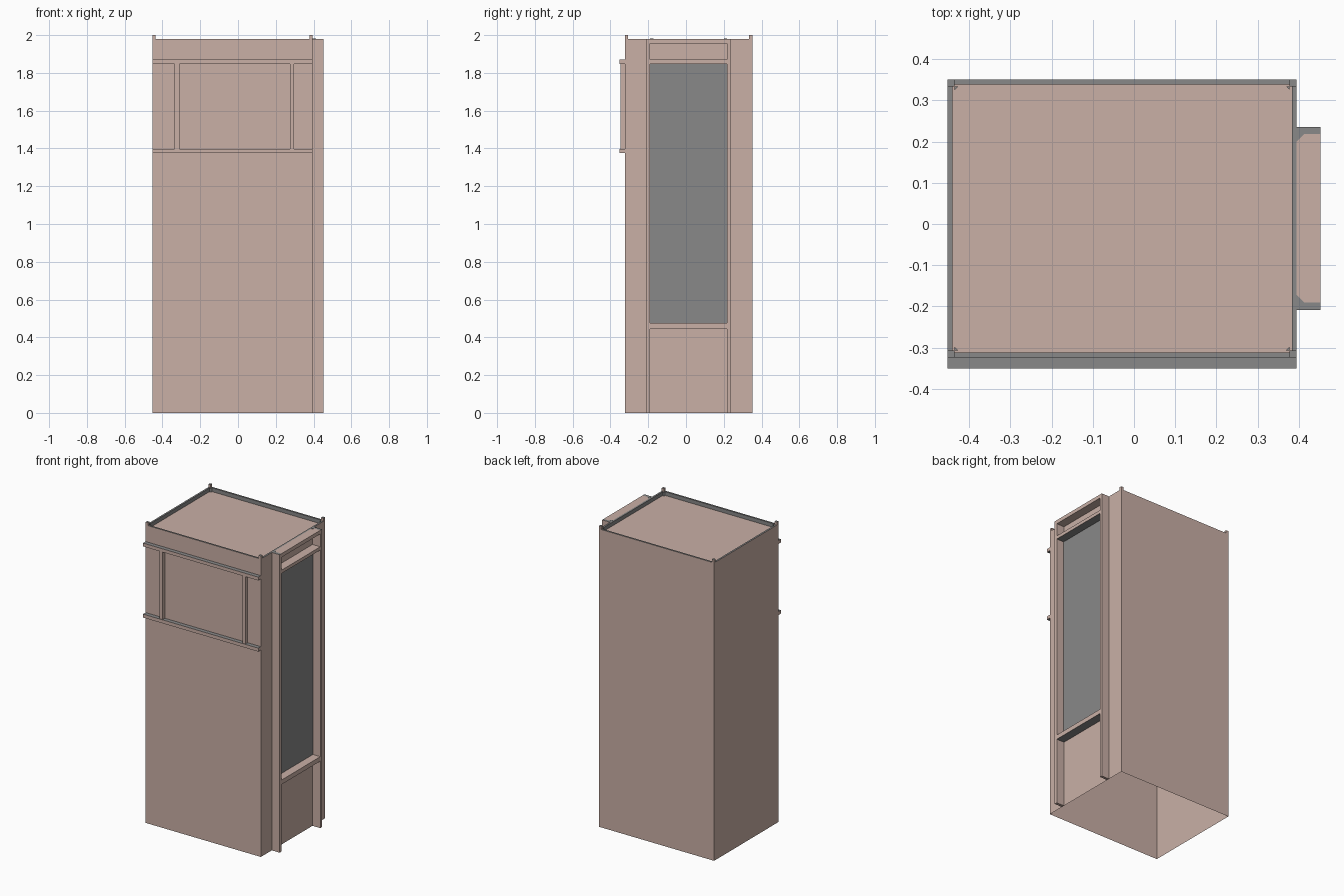
import bpy, bmesh
from mathutils import Vector

if "Cube" in bpy.data.objects:
    bpy.data.objects.remove(bpy.data.objects["Cube"])


def material(name, rgb):
    m = bpy.data.materials.new(name)
    m.diffuse_color = (*rgb, 1)
    m.use_nodes = True
    m.node_tree.nodes["Principled BSDF"].inputs["Base Color"].default_value = m.diffuse_color
    return m


PINK = material("dusty_pink", (0.585, 0.432, 0.381))
GREY = material("mid_grey", (0.246, 0.246, 0.246))


def finish(name, bm):
    me = bpy.data.meshes.new(name)
    bm.normal_update()
    bm.to_mesh(me)
    bm.free()
    me.materials.append(PINK)
    me.materials.append(GREY)
    ob = bpy.data.objects.new(name, me)
    bpy.context.collection.objects.link(ob)
    return ob


def make_box(lo, hi):
    bm = bmesh.new()
    bmesh.ops.create_cube(bm, size=1)
    lo, hi = Vector(lo), Vector(hi)
    for v in bm.verts:
        v.co = Vector([(v.co[i] + 0.5) * (hi[i] - lo[i]) + lo[i] for i in range(3)])
    bm.normal_update()
    return bm


def box(name, lo, hi, grey=lambda n: False):
    bm = make_box(lo, hi)
    for f in bm.faces:
        f.material_index = int(grey(f.normal))
    return finish(name, bm)


def corner_fillet(name, x, y, sx, sy, z0, z1, size):
    # Small triangular filler in an inside corner
    bm = bmesh.new()
    vs = [bm.verts.new(p) for p in ((x, y, z0), (x + sx * size, y, z0), (x, y + sy * size, z0))]
    f = bm.faces.new(vs)
    ext = bmesh.ops.extrude_face_region(bm, geom=[f])["geom"]
    for v in ext:
        if isinstance(v, bmesh.types.BMVert):
            v.co.z = z1
    bmesh.ops.recalc_face_normals(bm, faces=bm.faces)
    for f in bm.faces:
        f.material_index = 1
    return finish(name, bm)


X0, X1, XF = -0.4525, 0.395, 0.4525      # body left, body right, side frame
Y0, Y1, YF = -0.324, 0.351, -0.351       # body front, body back, front trim
TOP, FLOOR, RIM = 1.98, 1.955, 0.017


def up(n):
    return n.z > 0.5


def down(n):
    return n.z < -0.5


def level(n):
    return abs(n.z) > 0.5


# Body shell: open underneath, with a sunken roof and grey rim
bm = make_box((X0, Y0, 0), (X1, Y1, TOP))
roof = next(f for f in bm.faces if up(f.normal))
bmesh.ops.delete(bm, geom=[f for f in bm.faces if down(f.normal)], context='FACES_ONLY')
rim = bmesh.ops.inset_region(bm, faces=[roof], thickness=RIM)["faces"]
ext = bmesh.ops.extrude_discrete_faces(bm, faces=[roof])["faces"][0]
for v in ext.verts:
    v.co.z = FLOOR
bm.normal_update()
for f in bm.faces:
    if f is not ext and min(v.co.z for v in f.verts) > FLOOR - 0.001:
        f.material_index = 1
finish("body_shell", bm)

# Short posts on the rim corners, with small inside fillets
for i, x in enumerate((X0, X1 - RIM)):
    for j, y in enumerate((Y0, Y1 - RIM)):
        box(f"corner_post_{i}{j}", (x, y, FLOOR), (x + RIM, y + RIM, 2.0), up)
        sx, sy = (1, -1)[i], (1, -1)[j]
        cx, cy = (X0 + RIM, X1 - RIM)[i], (Y0 + RIM, Y1 - RIM)[j]
        corner_fillet(f"post_fillet_{i}{j}", cx, cy, sx, sy, FLOOR, TOP, 0.009)

# Front trim: two rails and two upright bars
for name, z0, z1 in (("lower", 1.375, 1.398), ("upper", 1.848, 1.87)):
    box(f"front_{name}_rail", (X0, YF, z0), (X1, Y0, z1), level)
for name, x0, x1 in (("left", -0.335, -0.311), ("right", 0.275, 0.297)):
    box(f"front_{name}_bar", (x0, YF + 0.004, 1.398), (x1, Y0, 1.848))

# Side frame: two stiles, two crosspieces and a cap
SA, SB = -0.19, 0.218
box("side_front_stile", (X1, -0.209, 0), (XF, SA, TOP), up)
box("side_rear_stile", (X1, SB, 0), (XF, 0.235, TOP), up)
for name, z0, z1, rule in (("lower_crosspiece", 0.445, 0.475, down),
                           ("upper_crosspiece", 1.848, 1.87, down),
                           ("cap", 1.955, TOP, lambda n: False)):
    box(f"side_{name}", (X1, SA, z0), (XF, SB, z1), rule)
for name, y, s in (("front", SA, 1), ("rear", SB, -1)):
    corner_fillet(f"cap_fillet_{name}", X1, y, 1, s, TOP, TOP + 0.001, 0.018)

# Grey window panel between the crosspieces
box("side_window", (X1, SA, 0.475), (X1 + 0.003, SB, 1.848), lambda n: True)
